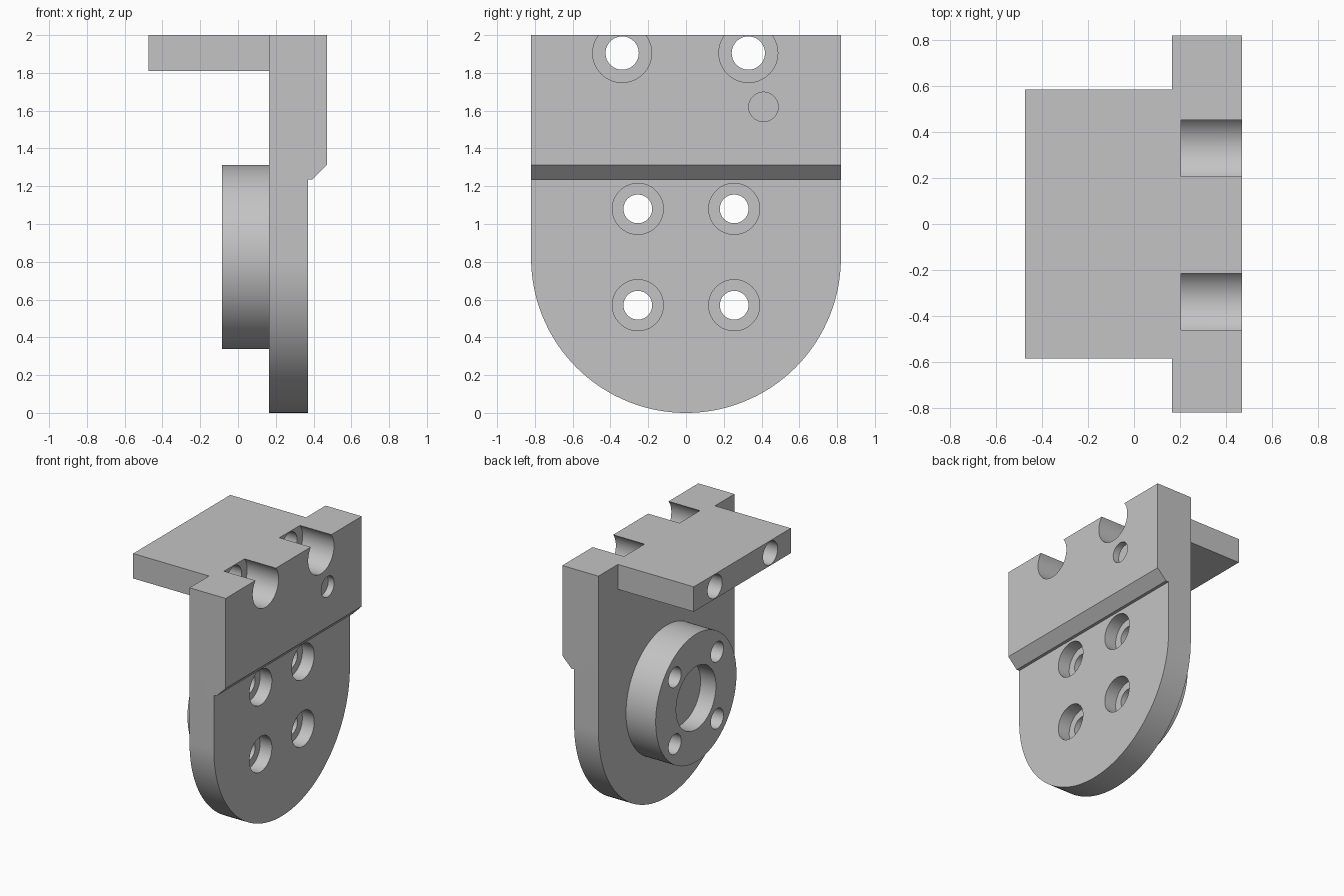
import bpy, bmesh, math
from mathutils import Vector

cube = bpy.data.objects.get("Cube")
if cube:
    bpy.data.objects.remove(cube, do_unlink=True)

grey = bpy.data.materials.new("machined grey")
grey.use_nodes = True
colour = (0.55, 0.55, 0.55, 1)
grey.diffuse_color = colour
grey.node_tree.nodes["Principled BSDF"].inputs["Base Color"].default_value = colour


def prism(name, points, shift):
    """Extrude a closed planar outline along a vector."""
    bm = bmesh.new()
    face = bm.faces.new([bm.verts.new(p) for p in points])
    ext = bmesh.ops.extrude_face_region(bm, geom=[face])
    verts = [g for g in ext["geom"] if isinstance(g, bmesh.types.BMVert)]
    bmesh.ops.translate(bm, verts=verts, vec=Vector(shift))
    bmesh.ops.recalc_face_normals(bm, faces=bm.faces[:])
    mesh = bpy.data.meshes.new(name)
    bm.to_mesh(mesh)
    bm.free()
    mesh.materials.append(grey)
    obj = bpy.data.objects.new(name, mesh)
    bpy.context.collection.objects.link(obj)
    return obj


def rod(name, x0, x1, y, z, radius, sides=64):
    """Cylinder lying along x."""
    ring = [math.tau * i / sides for i in range(sides)]
    return prism(name, [(x0, y + radius * math.cos(a), z + radius * math.sin(a)) for a in ring],
                 (x1 - x0, 0, 0))


def combine(target, other, operation):
    """Apply a boolean and discard the second solid."""
    other.hide_render = True
    mod = target.modifiers.new("boolean", "BOOLEAN")
    mod.operation = operation
    mod.solver = "EXACT"
    mod.object = other
    bpy.context.view_layer.objects.active = target
    bpy.ops.object.modifier_apply(modifier=mod.name)
    bpy.data.objects.remove(other, do_unlink=True)


BACK, FRONT, HALF = 0.165, 0.47, 0.82

# Stepped upright plate with a chamfer under the thick upper part
side = [(BACK, 0), (0.37, 0), (0.37, 1.235), (0.393, 1.235),
        (FRONT, 1.313), (FRONT, 2), (BACK, 2)]
bracket = prism("mounting_bracket", [(x, -1, z) for x, z in side], (0, 2, 0))

# Round lower end
arc = [math.pi + math.pi * i / 72 for i in range(73)]
outline = [(-1, HALF * math.cos(a), HALF + HALF * math.sin(a)) for a in arc]
outline += [(-1, HALF, 2.5), (-1, -HALF, 2.5)]
combine(bracket, prism("outline", outline, (2, 0, 0)), "INTERSECT")

# Top shelf and round boss on the rear face
shelf = [(-0.475, y, z) for y, z in ((-0.585, 1.81), (0.585, 1.81), (0.585, 2), (-0.585, 2))]
combine(bracket, prism("shelf", shelf, (BACK + 0.475, 0, 0)), "UNION")
combine(bracket, rod("boss", -0.085, BACK + 0.02, 0, 0.825, 0.487, 128), "UNION")

# Blind recess in the boss and blind dowel hole in the upper face
combine(bracket, rod("recess", -0.2, 0.045, 0, 0.825, 0.24), "DIFFERENCE")
combine(bracket, rod("dowel_hole", FRONT - 0.05, 0.6, 0.41, 1.62, 0.078), "DIFFERENCE")

# Counterbored bolt holes: y, z, hole radius, bore radius, bore floor
bolts = [(y, z, 0.076, 0.135, 0.27) for y in (-0.255, 0.255) for z in (0.57, 1.08)]
bolts += [(y, 1.905, 0.088, 0.156, 0.205) for y in (-0.338, 0.33)]
for y, z, hole, bore, floor in bolts:
    combine(bracket, rod("bolt_hole", -0.6, 0.6, y, z, hole), "DIFFERENCE")
    combine(bracket, rod("counterbore", floor, 0.6, y, z, bore), "DIFFERENCE")

bpy.ops.object.select_all(action="DESELECT")
bracket.select_set(True)
bpy.context.view_layer.objects.active = bracket
bpy.ops.object.shade_smooth_by_angle(angle=math.radians(30))
